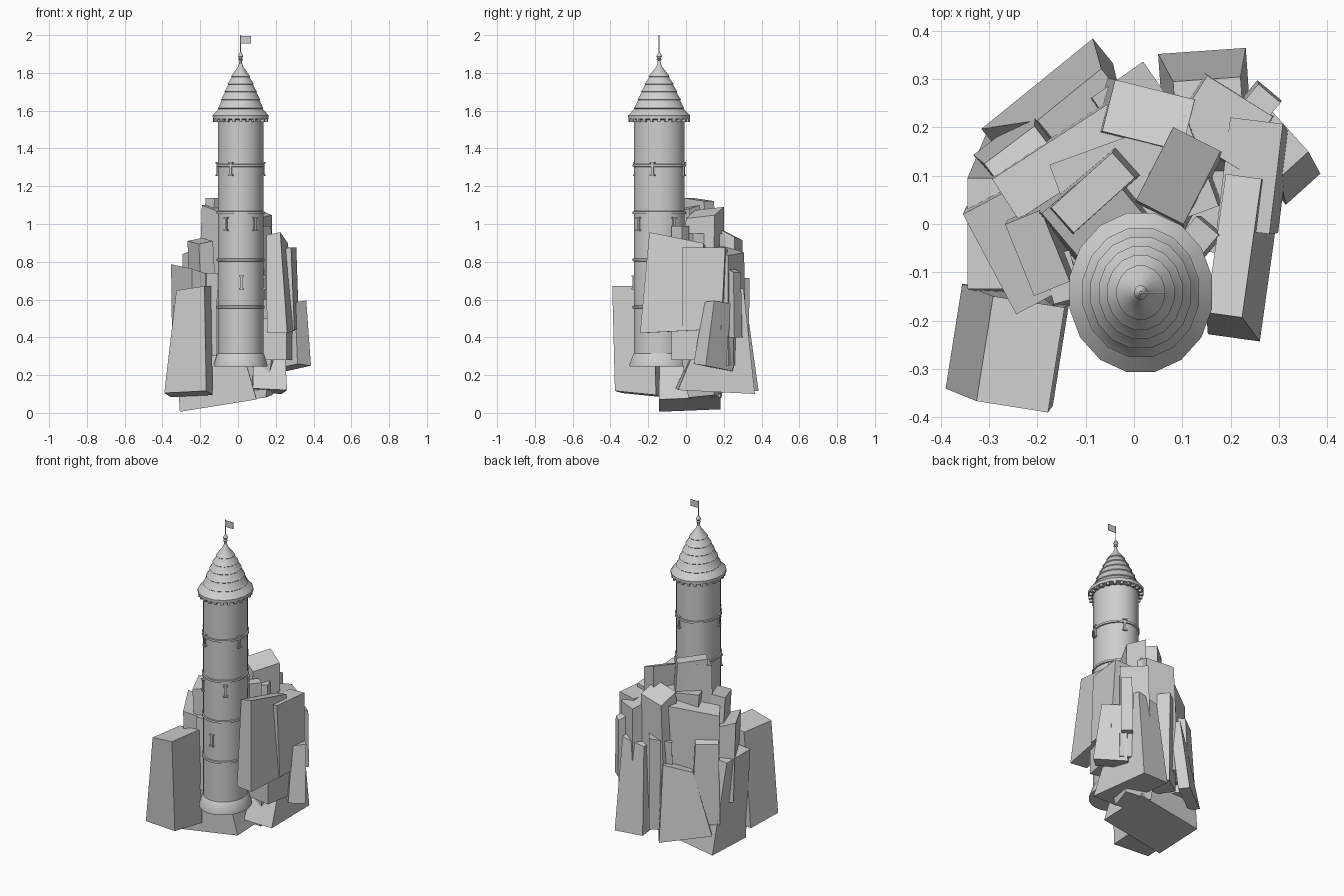
import bpy, bmesh, math
from mathutils import Matrix, Vector

if "Cube" in bpy.data.objects:
    bpy.data.objects.remove(bpy.data.objects["Cube"])

AX, AY, YS = 0.014, -0.142, 1.11      # tower axis and its slight oval stretch in y
SIDES = 32

stone = bpy.data.materials.new("grey_stone")
stone.diffuse_color = (0.62, 0.62, 0.62, 1)
stone.use_nodes = True
stone.node_tree.nodes["Principled BSDF"].inputs["Base Color"].default_value = stone.diffuse_color


def finish(name, bm, smooth=False):
    bmesh.ops.recalc_face_normals(bm, faces=bm.faces[:])
    me = bpy.data.meshes.new(name)
    bm.to_mesh(me)
    bm.free()
    me.materials.append(stone)
    ob = bpy.data.objects.new(name, me)
    bpy.context.collection.objects.link(ob)
    if smooth:
        bpy.ops.object.select_all(action='DESELECT')
        ob.select_set(True)
        bpy.context.view_layer.objects.active = ob
        bpy.ops.object.shade_smooth_by_angle(angle=math.radians(30))
    return ob


def lathe(name, profile, n=SIDES):
    """Closed solid turned around the tower axis from (radius, z) points."""
    bm = bmesh.new()
    rings = []
    for r, z in profile:
        angles = [2 * math.pi * (i + .5) / n for i in range(n)]
        rings.append([bm.verts.new((AX + r * math.cos(a), AY + YS * r * math.sin(a), z)) for a in angles])
    for a, b in zip(rings, rings[1:]):
        for i in range(n):
            j = (i + 1) % n
            bm.faces.new((a[i], a[j], b[j], b[i]))
    bm.faces.new(rings[0])
    bm.faces.new(rings[-1])
    return finish(name, bm, True)


def boxes_around(name, items):
    """Boxes on the tower wall: (angle from the front, radius, z, width, depth, height)."""
    bm = bmesh.new()
    for ang, r, z, w, d, h in items:
        m = (Matrix.Translation((AX, AY, z)) @ Matrix.Diagonal((1, YS, 1, 1))
             @ Matrix.Rotation(math.radians(ang), 4, 'Z')
             @ Matrix.Translation((0, -r, 0)) @ Matrix.Diagonal((w, d, h, 1)))
        bmesh.ops.create_cube(bm, size=1, matrix=m)
    return finish(name, bm)


def rock(name, top, bottom, w, d, yaw, k=(1, 1), slope=(0, 0), under=(0, 0)):
    """Slanted block: top and bottom centres, top size, turn, bottom scale, top and bottom slopes."""
    bm = bmesh.new()
    rot = Matrix.Rotation(math.radians(yaw), 3, 'Z')
    quads = []
    for c, s, g in ((bottom, k, under), (top, (1, 1), slope)):
        quads.append([])
        for ux, uy in ((-1, -1), (1, -1), (1, 1), (-1, 1)):
            x, y = ux * w * s[0] / 2, uy * d * s[1] / 2
            quads[-1].append(bm.verts.new(Vector(c) + rot @ Vector((x, y, g[0] * x + g[1] * y))))
    lo, hi = quads
    bm.faces.new(lo[::-1])
    bm.faces.new(hi)
    for i in range(4):
        j = (i + 1) % 4
        bm.faces.new((lo[i], lo[j], hi[j], hi[i]))
    return finish(name, bm)


# tower shaft with flared foot
lathe("tower_shaft", [(.143, .245), (.143, .255), (.125, .31), (.121, .315), (.121, 1.55)])

# string courses
for z in (.56, .81, 1.06, 1.31):
    lathe("ring_course", [(.119, z - .008), (.128, z - .006), (.128, z + .006), (.119, z + .008)])

# arrow slits with wider head and foot
slits = []
for z, angles in ((1.29, (-80, -25, 75, 160)), (1.0, (-38, 38, 125, 220)), (.69, (2, 88, 180, 270))):
    for a in angles:
        slits += [(a, .122, z, .012, .012, .07), (a, .123, z + .033, .026, .018, .008),
                  (a, .123, z - .033, .026, .018, .008)]
boxes_around("arrow_slits", slits)

# corbel teeth under the eave
boxes_around("eave_teeth", [(360 / 24 * i, .137, 1.55, .014, .018, .018) for i in range(24)])

# tiered cone roof
tiers = [(.151, 1.575), (.117, 1.622), (.1, 1.668), (.082, 1.71), (.065, 1.75), (.045, 1.79), (.012, 1.845)]
prof = [(.118, 1.55), (.15, 1.557)]
for (r, z), (r2, z2) in zip(tiers, tiers[1:]):
    prof += [(r, z), (r2 + .002, z2 - .012), (r2 + .006, z2 - .008)]
lathe("roof", prof[:-1] + [(.008, 1.85)], 16)

# finial, pole and flag
lathe("finial", [(.009, 1.84), (.007, 1.865), (.013, 1.87), (.008, 1.877), (.014, 1.888), (.008, 1.902), (.003, 1.91)], 12)
lathe("flag_pole", [(.0025, 1.9), (.0025, 2.0)], 8)
bm = bmesh.new()
bmesh.ops.create_cube(bm, size=1, matrix=Matrix.Translation((AX + .027, AY, 1.975)) @ Matrix.Diagonal((.054, .003, .04, 1)))
finish("flag", bm)

# rocks: low foundation and core
rock("foundation_rock", (-.2, -.02, .58), (-.105, .02, .045), .29, .23, 0, (1.4, 1.42), (.1, 0), (.16, .04))
rock("core_rock", (0, .08, .95), (.04, .08, .12), .3, .2, 20, (.85, .85))
rock("underside_rock", (.1, .1, .3), (.09, .1, .08), .22, .2, -15, (.7, .7), (0, 0), (.1, .1))

# rocks: left
rock("front_left_rock", (-.235, -.27, .66), (-.262, -.25, .1), .15, .22, -9, (1.5, 1.0), (.15, 0), (.05, -.1))
rock("left_rock", (-.255, -.06, .76), (-.24, -.04, .3), .1, .235, 28, (1.2, 1), (-.3, .1))
rock("left_high_rock", (-.2, -.06, .91), (-.18, -.04, .45), .08, .16, 22, (1.1, 1.1), (.2, .1))
rock("left_sliver_rock", (-.15, -.11, .74), (-.16, -.12, .3), .06, .1, 15, (1.1, 1.1))
rock("left_back_rock", (-.225, .12, .7), (-.225, .135, .2), .13, .11, 37, (1.25, 1.3), (0, -.3))

# rocks: top beside the tower
rock("upper_left_rock", (-.085, .02, 1.09), (-.08, .03, .55), .16, .14, 40, (1.25, 1.2), (.1, .25))
rock("peak_rock", (-.085, .065, 1.13), (-.085, .065, .8), .17, .07, 42, (1.25, 1.2), (-.1, 0))
rock("upper_right_rock", (.092, .1, 1.06), (.09, .09, .6), .11, .17, -27, (1.1, 1.1), (-.4, .1))
rock("tower_side_rock", (.13, -.03, .99), (.14, -.03, .6), .06, .07, -40)

# rocks: right
rock("right_slab", (.207, -.045, .92), (.228, -.085, .43), .075, .29, -8, (1.45, 1.05), (.2, -.2), (0, .05))
rock("right_plate", (.24, .1, .87), (.262, .09, .44), .11, .23, -7, (.9, .9), (.1, 0))
rock("right_low_rock", (.285, .175, .58), (.285, .145, .24), .14, .08, -48, (1.4, 1.2), (.15, .1), (.15, -.1))
rock("right_foot_rock", (.18, .06, .5), (.18, .06, .28), .2, .24, -10, (1, 1))

# rocks: back
rock("back_slab", (.03, .225, .95), (.015, .215, .25), .17, .11, -14, (1.2, 1.25), (.1, -.5))
rock("back_left_slab", (-.145, .13, .88), (-.15, .13, .25), .29, .1, 33, (.95, 1.1), (.2, -.2))
rock("back_right_slab", (.185, .21, .86), (.18, .21, .25), .16, .13, -32, (1.1, 1.1), (-.1, -.3))
rock("back_right_foot", (.155, .24, .65), (.155, .155, .115), .14, .12, 4, (1.3, 3.4), (.2, -.1), (-.05, -.05))
rock("back_left_foot", (-.115, .245, .54), (-.18, .265, .13), .17, .06, 39, (1.75, 1.1), (.3, 0), (-.1, 0))
rock("back_middle_foot", (0, .25, .7), (0, .24, .15), .13, .12, 35, (1.05, 1.05), (.2, 0))
rock("back_shard", (.255, .24, .76), (.25, .24, .4), .08, .06, 50, (1.2, 1.1), (-.4, 0))
